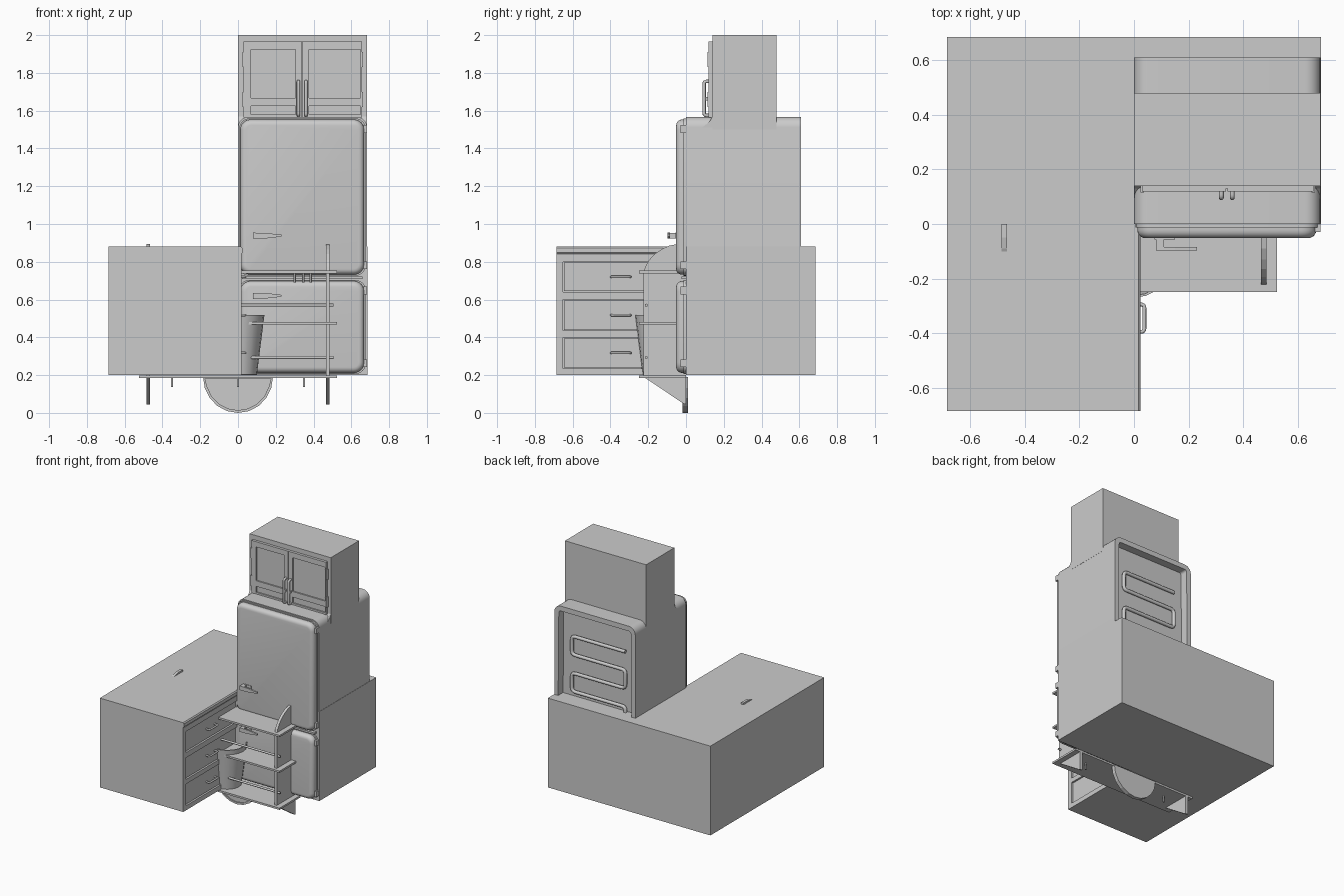
import bpy, bmesh
from math import sin, cos, pi, radians
from mathutils import Vector

if "Cube" in bpy.data.objects:
    bpy.data.objects.remove(bpy.data.objects["Cube"])


def finish(name, bm, smooth=False):
    bmesh.ops.recalc_face_normals(bm, faces=bm.faces)
    me = bpy.data.meshes.new(name)
    bm.to_mesh(me)
    bm.free()
    ob = bpy.data.objects.new(name, me)
    bpy.context.collection.objects.link(ob)
    if smooth:
        bpy.ops.object.select_all(action='DESELECT')
        ob.select_set(True)
        bpy.context.view_layer.objects.active = ob
        bpy.ops.object.shade_smooth_by_angle(angle=radians(35))
    return ob


def place(axis, u, v, w):
    return {'x': (w, u, v), 'y': (u, w, v), 'z': (u, v, w)}[axis]


def prism_bm(pts, axis, a, b):
    """Closed outline extruded from a to b; returns bmesh and the face at b."""
    bm = bmesh.new()
    lo = [bm.verts.new(place(axis, *p, a)) for p in pts]
    hi = [bm.verts.new(place(axis, *p, b)) for p in pts]
    n = len(pts)
    bm.faces.new(lo[::-1])
    end = bm.faces.new(hi)
    for i in range(n):
        bm.faces.new((lo[i], lo[(i + 1) % n], hi[(i + 1) % n], hi[i]))
    bmesh.ops.recalc_face_normals(bm, faces=bm.faces)
    return bm, end


def prism(name, pts, axis, a, b, smooth=False):
    return finish(name, prism_bm(pts, axis, a, b)[0], smooth)


def box(name, x0, x1, y0, y1, z0, z1):
    return prism(name, [(x0, y0), (x1, y0), (x1, y1), (x0, y1)], 'z', z0, z1)


def round_rect(x0, x1, z0, z1, rb, rt, seg=6):
    pts = []
    for cx, cz, r, start in ((x1, z0, rb, -90), (x1, z1, rt, 0), (x0, z1, rt, 90), (x0, z0, rb, 180)):
        if r == 0:
            pts.append((cx, cz))
            continue
        ox, oz = cx + (r if cx == x0 else -r), cz + (r if cz == z0 else -r)
        for i in range(seg + 1):
            t = radians(start + 90 * i / seg)
            pts.append((ox + r * cos(t), oz + r * sin(t)))
    return pts


def tube(name, path, r):
    cu = bpy.data.curves.new(name, 'CURVE')
    cu.dimensions = '3D'
    cu.bevel_depth = r
    cu.bevel_resolution = 2
    cu.use_fill_caps = True
    sp = cu.splines.new('POLY')
    sp.points.add(len(path) - 1)
    for p, co in zip(sp.points, path):
        p.co = (*co, 1)
    ob = bpy.data.objects.new(name, cu)
    bpy.context.collection.objects.link(ob)
    return ob


def soft_path(pts, r, seg=4):
    """Polyline with rounded corners."""
    pts = [Vector(p) for p in pts]
    out = [pts[0]]
    for a, b, c in zip(pts, pts[1:], pts[2:]):
        p, q = b + (a - b).normalized() * r, b + (c - b).normalized() * r
        for i in range(seg + 1):
            t = i / seg
            out.append(p * (1 - t) ** 2 + b * 2 * t * (1 - t) + q * t * t)
    return out + [pts[-1]]


# L-shaped counter
prism('counter', [(-.685, -.685), (0, -.685), (0, 0), (.685, 0), (.685, .685), (-.685, .685)], 'z', .2, .88)

# Counter lip with rounded nose
prism('counter_lip', [(0, .84), (.016, .84), (.023, .848), (.023, .872), (.016, .88), (0, .88)][::-1],
      'y', -.685, 0)

# Drawer face: rails, stiles and recessed drawers with handles
for z0, z1 in ((.2, .235), (.40, .435), (.60, .64), (.80, .84)):
    box('drawer_rail', 0, .018, -.685, 0, z0, z1)
for y0, y1 in ((-.685, -.65), (-.04, 0)):
    box('drawer_stile', 0, .018, y0, y1, .2, .84)
for i, (z0, z1) in enumerate(((.235, .40), (.435, .60), (.64, .80))):
    box(f'drawer_{i}', 0, .01, -.645, -.045, z0 + .005, z1 - .005)
    zc = (z0 + z1) / 2
    tube('drawer_handle', soft_path([(.008, -.395, zc), (.038, -.395, zc), (.038, -.295, zc), (.008, -.295, zc)],
                                    .012), .007)

# Fridge body with recessed back
bm, back = prism_bm(round_rect(0, .683, .2, 1.567, 0, .055), 'y', 0, .61)
bmesh.ops.inset_region(bm, faces=[back], thickness=.038)
bmesh.ops.translate(bm, verts=bmesh.ops.extrude_discrete_faces(bm, faces=[back])['faces'][0].verts[:],
                    vec=(0, -.06, 0))
finish('fridge_body', bm, True)

# Cooling coil on the back
path, side = [], 1
for i in range(8):
    z = 1.34 - .14 * i
    path += [(.34 - .225 * side, .565, z), (.34 + .225 * side, .565, z)]
    side = -side
tube('cooling_coil', soft_path(path, .03), .013)

# Fridge doors with gaskets, lever handles and hinges
for nm, z0, z1, zh in (('upper', .732, 1.553, .938), ('lower', .212, .698, .62)):
    bm, front = prism_bm(round_rect(.012, .668, z0, z1, .055, .055), 'y', -.005, -.052)
    bmesh.ops.bevel(bm, geom=list(front.edges), offset=.03, segments=5, profile=.5, affect='EDGES')
    finish(nm + '_door', bm, True)
    prism(nm + '_gasket', round_rect(.006, .676, z0 - .006, z1 + .006, .055, .055), 'y', .002, -.012, True)
    prism(nm + '_handle_lever', [(.08, zh - .016), (.15, zh - .014), (.23, zh - .005), (.23, zh + .005),
                                 (.15, zh + .014), (.08, zh + .016)], 'y', -.098, -.085)
    box(nm + '_handle_post', .08, .11, -.09, -.045, zh - .014, zh + .014)
    box(nm + '_handle_plate', .075, .15, -.056, -.05, zh - .016, zh + .016)
    for z in (z0 + .05, z1 - .05):
        box('fridge_hinge', .664, .684, -.03, .005, z - .02, z + .02)

# Trim between the doors
box('door_trim', .02, .66, -.025, 0, .708, .722)

# Upper cabinet, doors framed in front of a recessed panel
box('cabinet', 0, .684, .14, .48, 1.5, 2)
box('cabinet_panel', .03, .657, .13, .14, 1.565, 1.965)
for x0, x1 in ((.03, .068), (.305, .338), (.342, .375), (.648, .657)):
    box('cabinet_stile', x0, x1, .12, .13, 1.565, 1.965)
for x0, x1 in ((.068, .305), (.375, .648)):
    for z0, z1 in ((1.565, 1.58), (1.625, 1.668), (1.925, 1.965)):
        box('cabinet_rail', x0, x1, .12, .13, z0, z1)
for x in (.03, .657):
    for z in (1.66, 1.87):
        box('cabinet_hinge', x - .006, x + .006, .115, .14, z - .04, z + .04)
for x in (.32, .36):
    tube('cabinet_handle', soft_path([(x, .125, 1.575), (x, .096, 1.575), (x, .096, 1.755), (x, .125, 1.755)],
                                     .012), .009)
    box('handle_post', x - .006, x + .006, .096, .125, 1.655, 1.672)

# Cove where cabinet sides meet the fridge top
for x0, x1 in ((0, .03), (.653, .683)):
    prism('cabinet_cove', [(.14, 1.57), (.14, 1.5), (.085, 1.51), (.11, 1.53), (.13, 1.55)], 'x', x0, x1)

# Shelf unit: three shelves between shaped sides, with rails
for z in (.192, .474, .746):
    box('shelf', -.525, .525, -.25, 0, z - .007, z + .007)
SIDE = [(0, .045), (-.015, .05), (-.226, .192), (-.226, .74), (-.215, .775), (-.195, .81), (-.165, .842),
        (-.13, .866), (-.09, .885), (-.05, .893), (0, .893)]
for s in (-1, 1):
    prism('shelf_side', SIDE, 'x', s * .475 - .01, s * .475 + .01)
for z in (.57, .293):
    tube('shelf_rail', [(-.505, -.21, z), (.505, -.21, z)], .008)

# Rounded apron below the bottom shelf
R, N = .185, 10
pts = [(R * cos(pi + pi * i / N), .19 + .19 * sin(pi + pi * i / N)) for i in range(N + 1)]
bm, face = prism_bm(pts, 'y', .01, -.018)
bmesh.ops.inset_region(bm, faces=[face], thickness=.014, depth=0)
bmesh.ops.translate(bm, verts=bmesh.ops.extrude_discrete_faces(bm, faces=[face])['faces'][0].verts[:],
                    vec=(0, .008, 0))
finish('shelf_apron', bm)

# Pegs under the shelves
for x, z in ((-.35, .187), (0, .187), (.35, .187), (.3, .74), (.345, .74), (.385, .74)):
    tube('peg', [(x, -.1, z), (x, -.1, z - .05)], .006)

# Tapered bin on the bottom shelf
bm = bmesh.new()
bmesh.ops.create_cone(bm, cap_ends=True, segments=20, radius1=.1, radius2=.14, depth=.315)
bmesh.ops.translate(bm, verts=bm.verts, vec=(0, -.13, .36))
top = max(bm.faces, key=lambda f: f.calc_center_median().z)
bmesh.ops.inset_region(bm, faces=[top], thickness=.008)
low = bmesh.ops.extrude_discrete_faces(bm, faces=[top])['faces'][0]
c = low.calc_center_median()
for v in low.verts:
    v.co = c + (v.co - c) * .72 + Vector((0, 0, -.3))
bm.normal_update()
finish('bin', bm, True)
